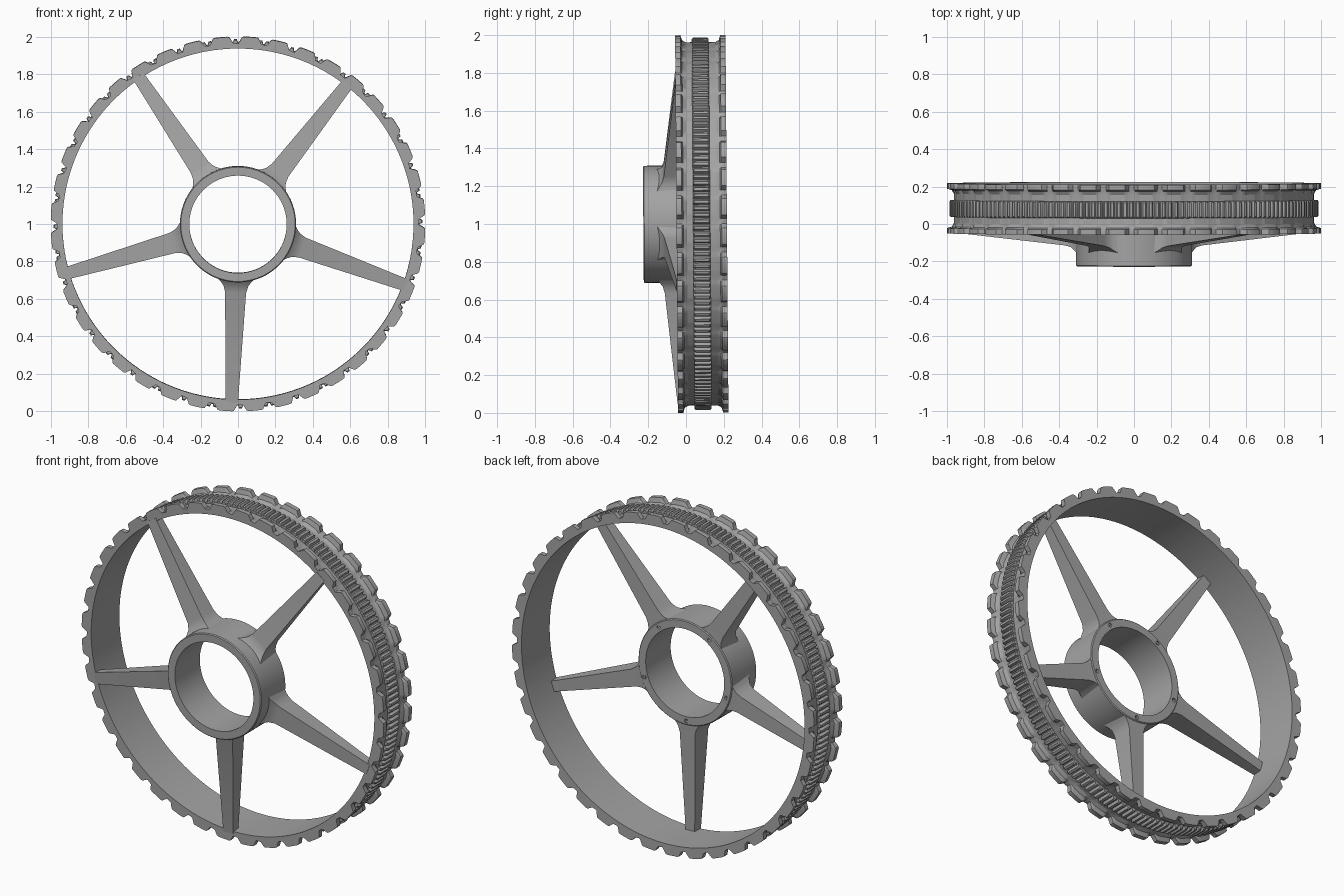
import bpy, bmesh, math
from mathutils import Matrix, Vector

if "Cube" in bpy.data.objects:
    bpy.data.objects.remove(bpy.data.objects["Cube"])

grey = bpy.data.materials.new("grey metal")
grey.use_nodes = True
grey.diffuse_color = (0.37, 0.37, 0.37, 1)
grey.node_tree.nodes["Principled BSDF"].inputs["Base Color"].default_value = grey.diffuse_color

TILT = Matrix.Rotation(math.radians(0.45), 4, "X")
CENTRE = Matrix.Translation((0, 0, 1)) @ TILT
SPOKES = [math.radians(268 + 72 * i) for i in range(5)]


def polar(angle, radius, y):
    return Vector((radius * math.cos(angle), y, radius * math.sin(angle)))


def finish(name, bm, smooth=30):
    bmesh.ops.recalc_face_normals(bm, faces=bm.faces)
    bm.transform(CENTRE)
    mesh = bpy.data.meshes.new(name)
    bm.to_mesh(mesh)
    bm.free()
    mesh.materials.append(grey)
    obj = bpy.data.objects.new(name, mesh)
    bpy.context.collection.objects.link(obj)
    bpy.ops.object.select_all(action="DESELECT")
    obj.select_set(True)
    bpy.context.view_layer.objects.active = obj
    if smooth:
        bpy.ops.object.shade_smooth_by_angle(angle=math.radians(smooth))
    return obj


def revolve(name, angles, profile_at, smooth=30):
    """Sweep a closed (y, radius) profile, which may vary, round the axle."""
    bm = bmesh.new()
    rings = [[bm.verts.new(polar(a, r, y)) for y, r in profile_at(i)]
             for i, a in enumerate(angles)]
    for i, ring in enumerate(rings):
        after = rings[(i + 1) % len(rings)]
        for j in range(len(ring)):
            k = (j + 1) % len(ring)
            bm.faces.new((ring[j], ring[k], after[k], after[j]))
    return finish(name, bm, smooth)


# Rim: channel section whose two flanges are cut into trapezoid lugs
LUGS = 40
FRONT, BACK, INNER, GROOVE = -0.05, 0.217, 0.937, 0.962
steps = [(0, 0.964), (0.18, 0.968), (0.3, 0.997), (0.36, 1.0),
         (0.62, 1.0), (0.8, 1.0), (0.86, 0.997), (0.97, 0.968)]
rim_angles = [2 * math.pi * (n + s) / LUGS for n in range(LUGS) for s, _ in steps]


def rim_profile(i):
    top = steps[i % len(steps)][1]
    mid = GROOVE + (top - GROOVE) * 0.3
    half = [(0, INNER), (0, top), (0.028, top), (0.036, mid), (0.055, GROOVE)]
    return ([(FRONT + d, r) for d, r in half]
            + [(BACK - d, r) for d, r in reversed(half)])


revolve("rim", rim_angles, rim_profile)

# Toothed ring running in the channel
TEETH = 180
tooth = [(0, 0.97), (0.2, 0.986), (0.6, 0.986), (0.8, 0.97)]
ring_angles = [2 * math.pi * (n + s) / TEETH for n in range(TEETH) for s, _ in tooth]


def ring_profile(i):
    r = tooth[i % 4][1]
    return [(0.038, 0.95), (0.038, r - 0.006), (0.045, r),
            (0.121, r), (0.128, r - 0.006), (0.128, 0.95)]


revolve("toothed_ring", ring_angles, ring_profile, 20)

# Hub: open tube with softened outer edges
HUB_FRONT, HUB_BACK = -0.226, 0.01
hub_section = [(HUB_FRONT, 0.26), (HUB_FRONT, 0.305), (HUB_FRONT + 0.005, 0.31),
               (HUB_BACK - 0.005, 0.31), (HUB_BACK, 0.305), (HUB_BACK, 0.26)]
hub = revolve("hub", [2 * math.pi * i / 72 for i in range(72)], lambda i: hub_section)

# Screw holes in the back of the hub, one behind each spoke
bm = bmesh.new()
for a in SPOKES:
    place = Matrix.Translation(polar(a, 0.286, HUB_BACK)) @ Matrix.Rotation(math.pi / 2, 4, "X")
    bmesh.ops.create_cone(bm, cap_ends=True, segments=12, radius1=0.012,
                          radius2=0.012, depth=0.12, matrix=place)
cutter = finish("screw_hole_cutter", bm, 0)
cutter.hide_render = True
cutter.hide_set(True)
cut = hub.modifiers.new("screw holes", "BOOLEAN")
cut.object = cutter
cut.operation = "DIFFERENCE"
cut.solver = "EXACT"

# Spokes: tapering bars, flared where they join the hub
# Stations: radius, half width, front y, back y
stations = [(0.285, 0.105, -0.16, 0.004), (0.31, 0.08, -0.14, 0.004),
            (0.33, 0.066, -0.125, 0.003), (0.365, 0.056, -0.115, 0.002),
            (0.952, 0.033, -0.052, 0.0)]
for n, a in enumerate(SPOKES):
    bm = bmesh.new()
    side = polar(a + math.pi / 2, 1, 0)
    loops = []
    for r, w, front, back in stations:
        corners = [(-w, front), (w, front), (w * 0.9, back), (-w * 0.9, back)]
        loops.append([bm.verts.new(polar(a, r, y) + side * s) for s, y in corners])
    for lower, upper in zip(loops, loops[1:]):
        for j in range(4):
            k = (j + 1) % 4
            bm.faces.new((lower[j], lower[k], upper[k], upper[j]))
    bm.faces.new(loops[0])
    bm.faces.new(loops[-1])
    finish(f"spoke_{n + 1}", bm, 35)
